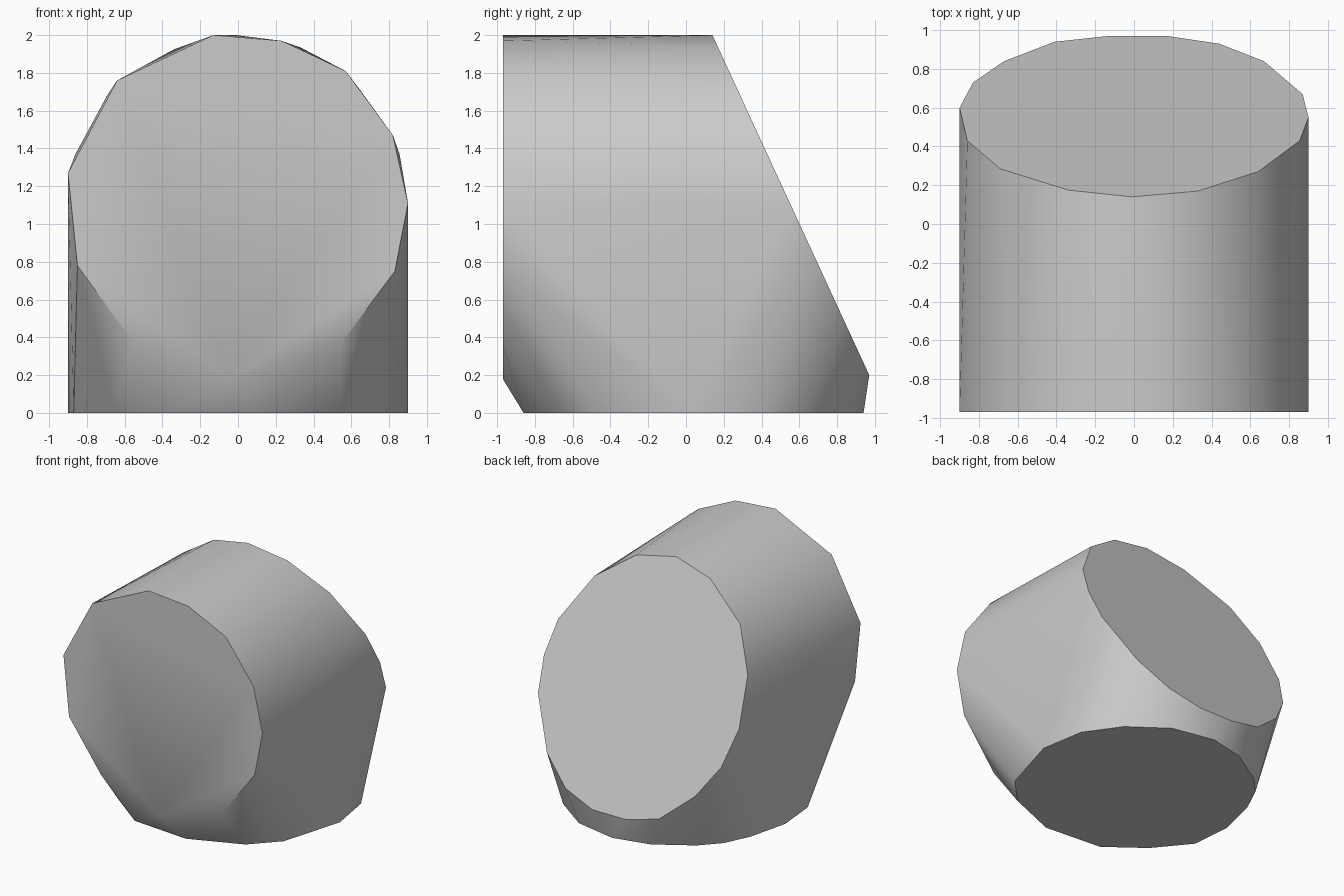
import bpy, bmesh, math

cube = bpy.data.objects.get("Cube")
if cube:
    bpy.data.objects.remove(cube, do_unlink=True)

grey = bpy.data.materials.new("plain grey")
grey.use_nodes = True
colour = (0.6, 0.6, 0.6, 1)
grey.diffuse_color = colour
for node in grey.node_tree.nodes:
    if node.type == 'BSDF_PRINCIPLED':
        node.inputs["Base Color"].default_value = colour

# Front disc outline (x, z)
front = [(-.13, 2), (.23, 1.97), (.57, 1.81), (.82, 1.47), (.9, 1.11), (.83, .75),
         (.54, .36), (-.04, .18), (-.56, .38), (-.85, .78), (-.9, 1.27), (-.64, 1.76)]
# Sloping back disc outline (x, y)
back = [(-.9, .6), (-.83, .73), (-.67, .84), (-.41, .94), (-.13, .97), (.17, .97),
        (.44, .93), (.67, .84), (.87, .67), (.9, .55), (.855, .43), (.64, .27),
        (.33, .17), (-.01, .14), (-.34, .175), (-.69, .285), (-.86, .43)]
# Base disc outline (x, y)
base = [(.75, -.48), (.9, .03), (.84, .39), (.65, .66), (.36, .87), (.01, .94),
        (-.29, .87), (-.58, .69), (-.72, .54), (-.82, .33), (-.9, 0), (-.87, -.33),
        (-.65, -.6), (-.36, -.82), (.13, -.86), (.55, -.69)]


def back_height(y):
    return 2 - (y - .14) * 1.8 / .83


points = [(x, -.97, z) for x, z in front]
points += [(x, y, back_height(y)) for x, y in back]
points += [(x, y, 0) for x, y in base]

# Skin stretched around the three discs
bm = bmesh.new()
for p in points:
    bm.verts.new(p)
hull = bmesh.ops.convex_hull(bm, input=bm.verts[:])
loose = {v for v in hull["geom_interior"] + hull["geom_unused"]
         if isinstance(v, bmesh.types.BMVert) and v.is_valid and not v.link_faces}
bmesh.ops.delete(bm, geom=list(loose), context='VERTS')
bmesh.ops.dissolve_limit(bm, angle_limit=math.radians(.5),
                         verts=bm.verts[:], edges=bm.edges[:])
bmesh.ops.recalc_face_normals(bm, faces=bm.faces[:])

mesh = bpy.data.meshes.new("three_disc_hull")
bm.to_mesh(mesh)
bm.free()
mesh.materials.append(grey)
body = bpy.data.objects.new("three_disc_hull", mesh)
bpy.context.collection.objects.link(body)
bpy.ops.object.select_all(action='DESELECT')
body.select_set(True)
bpy.context.view_layer.objects.active = body
bpy.ops.object.shade_smooth_by_angle(angle=math.radians(30))
